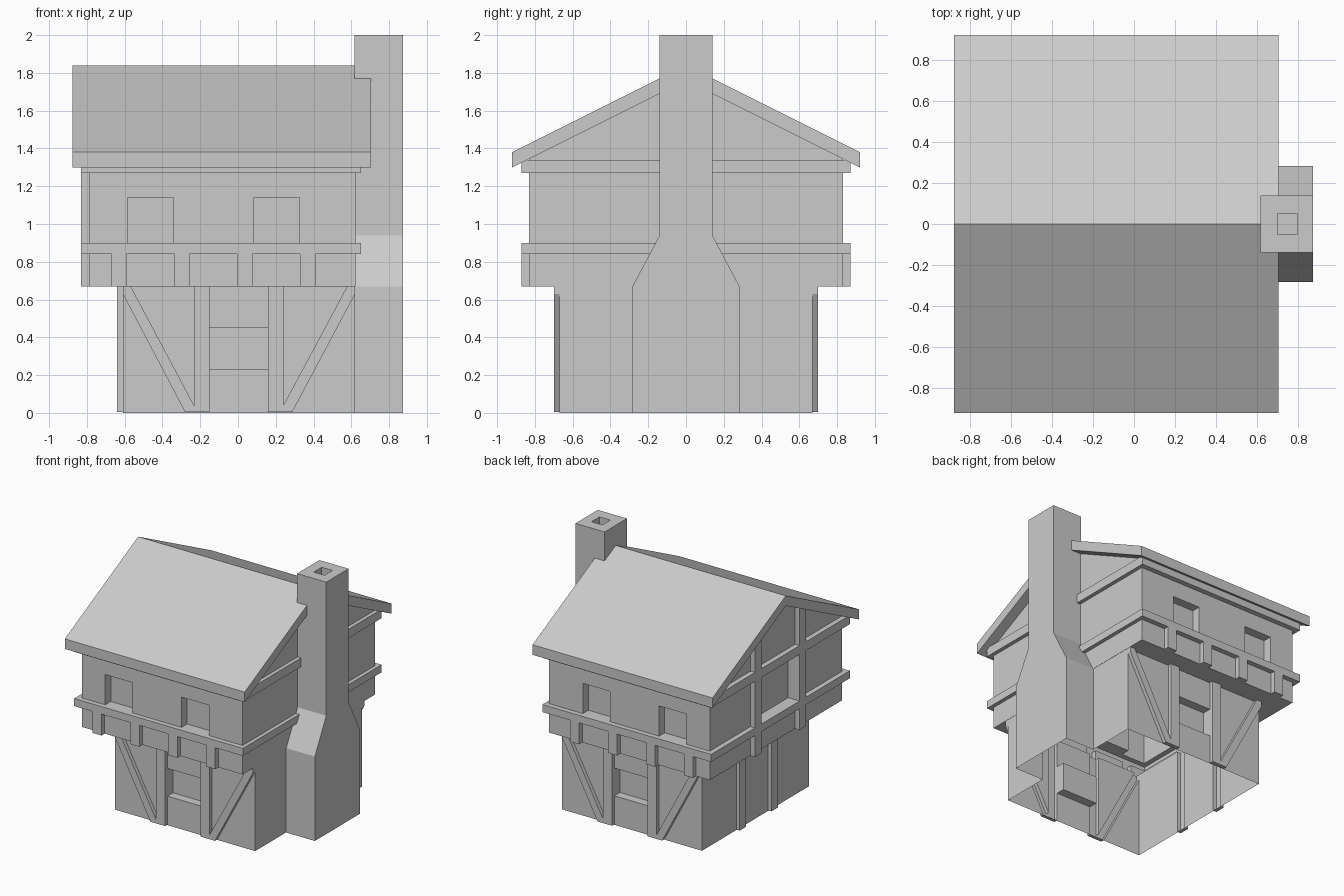
import bpy, bmesh

if "Cube" in bpy.data.objects:
    bpy.data.objects.remove(bpy.data.objects["Cube"])


def prism(name, pts, axis, a, b):
    """Extrude a profile: axis 'x' takes (y, z) points, axis 'y' takes (x, z)."""
    bm = bmesh.new()
    put = (lambda p, t: (t, p[0], p[1])) if axis == 'x' else (lambda p, t: (p[0], t, p[1]))
    lo = [bm.verts.new(put(p, a)) for p in pts]
    hi = [bm.verts.new(put(p, b)) for p in pts]
    n = len(pts)
    bm.faces.new(lo)
    bm.faces.new(hi)
    for i in range(n):
        j = (i + 1) % n
        bm.faces.new((lo[i], lo[j], hi[j], hi[i]))
    bmesh.ops.recalc_face_normals(bm, faces=bm.faces)
    me = bpy.data.meshes.new(name)
    bm.to_mesh(me)
    bm.free()
    ob = bpy.data.objects.new(name, me)
    bpy.context.collection.objects.link(ob)
    return ob


def box(name, x0, x1, y0, y1, z0, z1):
    y0, y1 = min(y0, y1), max(y0, y1)
    return prism(name, [(y0, z0), (y1, z0), (y1, z1), (y0, z1)], 'x', x0, x1)


def combine(base, other, op):
    """Boolean one part into the house shell, then drop the part."""
    mod = base.modifiers.new(other.name, 'BOOLEAN')
    mod.object, mod.operation, mod.solver = other, op, 'EXACT'
    dg = bpy.context.evaluated_depsgraph_get()
    me = bpy.data.meshes.new_from_object(base.evaluated_get(dg))
    base.modifiers.clear()
    base.data = me
    bpy.data.objects.remove(other, do_unlink=True)


# Ground floor walls
house = box("house_shell", -0.61, 0.62, -0.67, 0.67, 0, 0.70)
parts, cuts = [], []

# Overhanging upper storey with gables
parts.append(prism("upper_storey", [(-0.83, 0.67), (0.83, 0.67), (0.83, 1.375),
                                    (0, 1.79), (-0.83, 1.375)], 'x', -0.79, 0.622))

# Horizontal timber bands
for z0, z1 in ((0.84, 0.90), (1.27, 1.34)):
    parts.append(box("timber_band", -0.83, 0.652, -0.87, 0.87, z0, z1))

for s in (-1, 1):
    # Ground floor posts and diagonal braces, front and back
    for x in (-0.23, 0.16):
        parts.append(box("wall_post", x, x + 0.08, 0.6 * s, 0.70 * s, 0.004, 0.70))
    right = [(0.62, 0.70), (0.594, 0.70), (0.24, 0.04), (0.22, 0.02),
             (0.22, 0.004), (0.287, 0.004), (0.62, 0.63)]
    left = [(-x + (0.01 if x > 0.5 else 0.007), z) for x, z in right]
    for pts in (right, left):
        parts.append(prism("diagonal_brace", pts, 'y', 0.6 * s, 0.70 * s))
    # Joist ends under the overhang
    for i in range(4):
        x = -0.67 + i * 0.333
        parts.append(box("joist_end", x, x + 0.08, 0.75 * s, 0.87 * s, 0.67, 0.87))
    # Posts on the left gable side, lower and upper
    y = 0.16 * s
    parts.append(box("side_post", -0.64, -0.55, y, y + 0.08 * s, 0.004, 0.70))
    y = 0.24 * s
    parts.append(box("gable_post", -0.83, -0.7, y, y + 0.08 * s, 0.67, 1.65))
    # Window recesses, front and back
    cuts.append(box("lower_window", -0.15, 0.16, 0.60 * s, 0.75 * s, 0.23, 0.45))
    for x in (-0.585, 0.085):
        cuts.append(box("upper_window", x, x + 0.24, 0.76 * s, 0.95 * s, 0.90, 1.14))
cuts.append(box("gable_window", -0.95, -0.73, -0.24, 0.24, 0.90, 1.27))

# Roof slab
parts.append(prism("roof", [(-0.92, 1.30), (0, 1.76), (0.92, 1.30), (0.92, 1.38),
                            (0, 1.84), (-0.92, 1.38)], 'x', -0.877, 0.703))

# Chimney with stepped-in shoulders and flue
half = [(0.283, 0), (0.283, 0.67), (0.14, 0.94), (0.14, 2.0)]
parts.append(prism("chimney", half + [(-y, z) for y, z in reversed(half)], 'x', 0.617, 0.873))
cuts.append(box("flue", 0.70, 0.795, -0.05, 0.05, 1.9, 2.1))

for p in parts:
    combine(house, p, 'UNION')
for c in cuts:
    combine(house, c, 'DIFFERENCE')

# Open underside: the house is a hollow shell
bm = bmesh.new()
bm.from_mesh(house.data)
floor = [f for f in bm.faces if all(v.co.z < 0.001 for v in f.verts)]
bmesh.ops.delete(bm, geom=floor, context='FACES')
bm.to_mesh(house.data)
bm.free()
